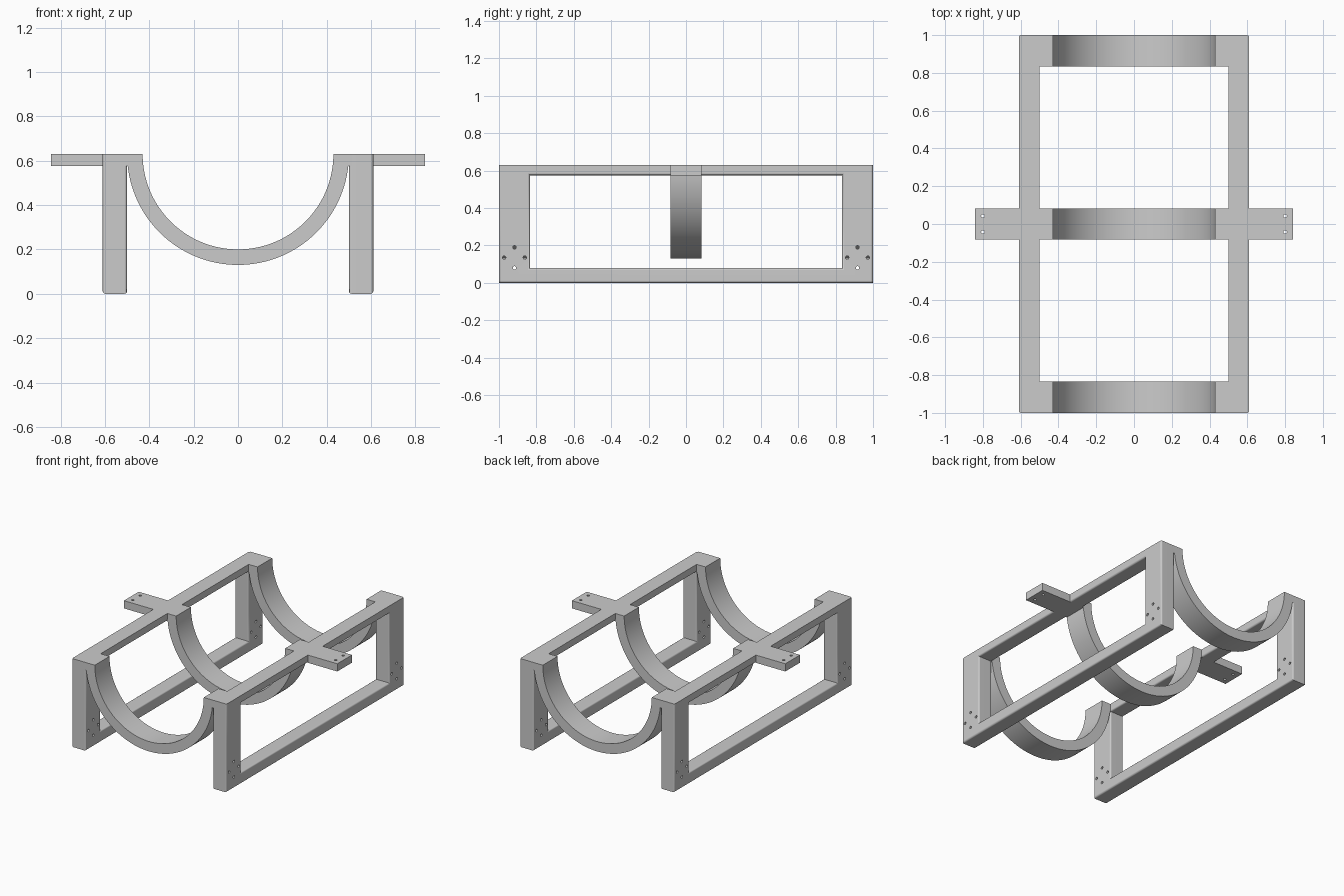
import bpy, bmesh, math
from mathutils import Matrix

if "Cube" in bpy.data.objects:
    bpy.data.objects.remove(bpy.data.objects["Cube"])

TOP, RAIL = 0.63, 0.575          # top surface and underside of the top rail
X_IN, X_OUT = 0.50, 0.61         # side frame thickness
HALF_W = 0.083                   # half width of arches, posts and tabs
HOLE_R = 0.009


def to_object(name, bm):
    bmesh.ops.recalc_face_normals(bm, faces=bm.faces)
    mesh = bpy.data.meshes.new(name)
    bm.to_mesh(mesh)
    bm.free()
    obj = bpy.data.objects.new(name, mesh)
    bpy.context.collection.objects.link(obj)
    return obj


def activate(obj):
    bpy.ops.object.select_all(action='DESELECT')
    obj.select_set(True)
    bpy.context.view_layer.objects.active = obj


def extrude(bm, faces, vec):
    res = bmesh.ops.extrude_face_region(bm, geom=faces)
    verts = [g for g in res['geom'] if isinstance(g, bmesh.types.BMVert)]
    bmesh.ops.translate(bm, verts=verts, vec=vec)


def drill(obj, centres, axis):
    """Cut round holes through obj along the given axis."""
    bm = bmesh.new()
    turn = Matrix.Rotation(math.pi / 2, 4, 'Y') if axis == 'X' else Matrix()
    for c in centres:
        bmesh.ops.create_cone(bm, cap_ends=True, segments=20, radius1=HOLE_R,
                              radius2=HOLE_R, depth=0.3,
                              matrix=Matrix.Translation(c) @ turn)
    cutter = to_object("hole_cutter", bm)
    cutter.hide_render = True
    mod = obj.modifiers.new("holes", 'BOOLEAN')
    mod.operation, mod.solver, mod.object = 'DIFFERENCE', 'EXACT', cutter
    activate(obj)
    bpy.ops.object.modifier_apply(modifier=mod.name)
    bpy.data.objects.remove(cutter)


def finish(obj, mirror=False):
    activate(obj)
    bpy.ops.object.shade_smooth_by_angle(angle=math.radians(30))
    if mirror:
        obj.modifiers.new("mirror", 'MIRROR').use_mirror_merge = False
    obj.modifiers.new("normals", 'WEIGHTED_NORMAL').keep_sharp = True


# Side frames: rectangular ring with rounded long edges, flat on top
bm = bmesh.new()
yo, yi = 1.0, 1.0 - 2 * HALF_W
outer = [bm.verts.new((X_IN, y, z)) for y, z in ((-yo, 0), (yo, 0), (yo, TOP), (-yo, TOP))]
inner = [bm.verts.new((X_IN, y, z)) for y, z in ((-yi, 0.08), (yi, 0.08), (yi, RAIL), (-yi, RAIL))]
ring = [bm.faces.new((outer[i], outer[(i + 1) % 4], inner[(i + 1) % 4], inner[i])) for i in range(4)]
extrude(bm, ring, (X_OUT - X_IN, 0, 0))
bmesh.ops.recalc_face_normals(bm, faces=bm.faces)
rounded = [e for e in bm.edges
           if abs(e.verts[0].co.x - e.verts[1].co.x) < 1e-5
           and not all(v.co.z > TOP - 1e-4 for v in e.verts)
           and e.calc_face_angle(0) > 0.5]
bmesh.ops.bevel(bm, geom=rounded, offset=0.012, segments=4, profile=0.5, affect='EDGES')
frame = to_object("side_frames", bm)
mid_y, mid_z, r = 1.0 - HALF_W, 0.135, 0.055
drill(frame, [(0.555, s * mid_y + dy, mid_z + dz) for s in (-1, 1)
              for dy, dz in ((r, 0), (-r, 0), (0, r), (0, -r))], 'X')
finish(frame, mirror=True)

# Half-round cradle arches with small shoulders joining the frames
R_IN, R_OUT, N = 0.43, 0.50, 64
start = math.asin((TOP - RAIL) / R_OUT)
shoulder = X_IN + 0.014
profile = [(R_IN * math.cos(math.pi * i / N), TOP - R_IN * math.sin(math.pi * i / N))
           for i in range(N + 1)]
profile += [(-shoulder, TOP), (-shoulder, RAIL)]
for i in range(N + 1):
    a = math.pi - start - (math.pi - 2 * start) * i / N
    profile.append((R_OUT * math.cos(a), TOP - R_OUT * math.sin(a)))
profile += [(shoulder, RAIL), (shoulder, TOP)]
for name, y in (("front_arch", -mid_y), ("middle_arch", 0), ("back_arch", mid_y)):
    bm = bmesh.new()
    face = bm.faces.new([bm.verts.new((x, y - HALF_W, z)) for x, z in profile])
    extrude(bm, [face], (0, 2 * HALF_W, 0))
    finish(to_object(name, bm))

# Mounting tabs sticking out at mid length
bm = bmesh.new()
x0, x1 = X_OUT - 0.013, 0.842
bmesh.ops.create_cube(bm, size=1, matrix=Matrix.Translation(((x0 + x1) / 2, 0, (TOP + RAIL) / 2))
                      @ Matrix.Diagonal((x1 - x0, 2 * HALF_W, TOP - RAIL, 1)))
tabs = to_object("mounting_tabs", bm)
drill(tabs, [(0.80, s * 0.042, 0.6) for s in (-1, 1)], 'Z')
finish(tabs, mirror=True)
